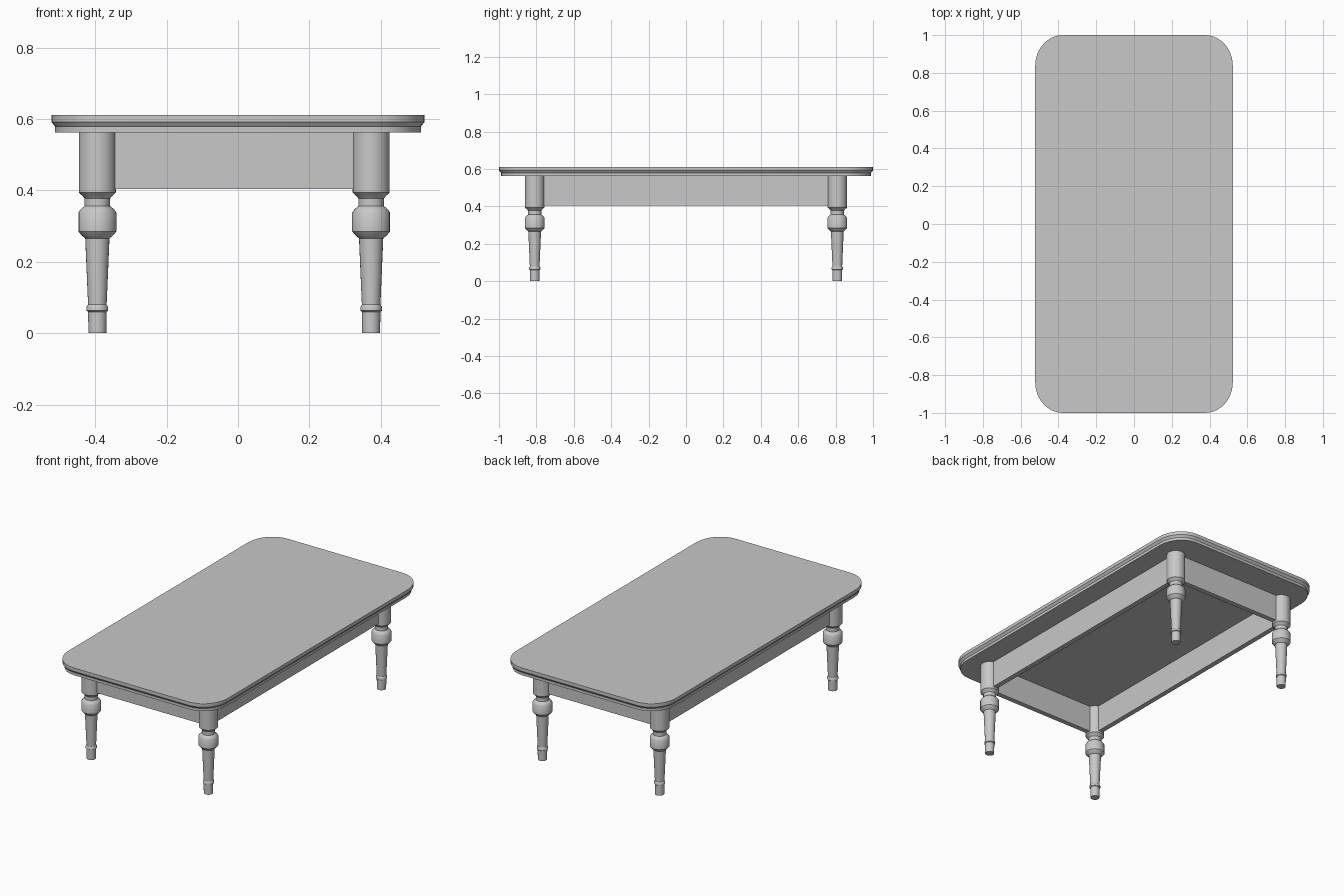
import bpy, bmesh, math

cube = bpy.data.objects.get("Cube")
if cube:
    bpy.data.objects.remove(cube, do_unlink=True)

grey = bpy.data.materials.new("plain grey")
grey.use_nodes = True
colour = (0.58, 0.58, 0.58, 1)
grey.diffuse_color = colour
grey.node_tree.nodes["Principled BSDF"].inputs["Base Color"].default_value = colour

LEFT_X, RIGHT_X, LEG_Y = 0.373, -0.394, 0.809
APRON_LOW, TOP_LOW = 0.404, 0.563


def finish(bm, name, smooth=True):
    bmesh.ops.recalc_face_normals(bm, faces=bm.faces)
    mesh = bpy.data.meshes.new(name)
    bm.to_mesh(mesh)
    bm.free()
    mesh.materials.append(grey)
    obj = bpy.data.objects.new(name, mesh)
    bpy.context.collection.objects.link(obj)
    if smooth:
        bpy.ops.object.select_all(action="DESELECT")
        obj.select_set(True)
        bpy.context.view_layer.objects.active = obj
        bpy.ops.object.shade_smooth_by_angle(angle=math.radians(35))
    return obj


def loft(name, rings):
    """Skin a stack of closed rings and cap both ends."""
    bm = bmesh.new()
    loops = [[bm.verts.new(p) for p in ring] for ring in rings]
    n = len(loops[0])
    for low, high in zip(loops, loops[1:]):
        for i in range(n):
            j = (i + 1) % n
            bm.faces.new((low[i], low[j], high[j], high[i]))
    bm.faces.new(loops[0][::-1])
    bm.faces.new(loops[-1])
    return finish(bm, name)


def rounded_outline(inset, z, steps=7):
    """Rounded rectangle, pulled in evenly from the rim."""
    rx, ry = 0.145, 0.16
    points = []
    for quarter, (sx, sy) in enumerate(((1, 1), (-1, 1), (-1, -1), (1, -1))):
        for k in range(steps + 1):
            a = math.pi / 2 * (quarter + k / steps)
            points.append((sx * (0.523 - rx) + (rx - inset) * math.cos(a),
                           sy * (1 - ry) + (ry - inset) * math.sin(a), z))
    return points


def circle(x, y, r, z, sides=24):
    return [(x + r * math.cos(math.tau * i / sides),
             y + r * math.sin(math.tau * i / sides), z) for i in range(sides)]


# Tabletop with a stepped, moulded rim
rim = [(0.011, TOP_LOW), (0.011, 0.579), (0.006, 0.584),
       (0.004, 0.588), (0, 0.592), (0, 0.612)]
loft("tabletop", [rounded_outline(inset, z) for inset, z in rim])

# Turned legs
turning = [(0.025, 0), (0.026, 0.06), (0.030, 0.063), (0.030, 0.074),
           (0.026, 0.08), (0.034, 0.266), (0.044, 0.274), (0.053, 0.285),
           (0.053, 0.338), (0.046, 0.348), (0.036, 0.356), (0.036, 0.378),
           (0.042, 0.385), (0.052, 0.394), (0.052, TOP_LOW)]
for end, y in (("front", -LEG_Y), ("back", LEG_Y)):
    for side, x in (("left", LEFT_X), ("right", RIGHT_X)):
        loft(f"{end}_{side}_leg", [circle(x, y, r, z) for r, z in turning])


# Apron boards joining the legs
def board(name, x, y, width, depth):
    bm = bmesh.new()
    bmesh.ops.create_cube(bm, size=1)
    bmesh.ops.scale(bm, vec=(width, depth, TOP_LOW - APRON_LOW), verts=bm.verts)
    bmesh.ops.translate(bm, vec=(x, y, (TOP_LOW + APRON_LOW) / 2), verts=bm.verts)
    finish(bm, name, smooth=False)


THICK = 0.03
for end, y in (("front", -LEG_Y), ("back", LEG_Y)):
    board(f"{end}_apron", (LEFT_X + RIGHT_X) / 2, y, LEFT_X - RIGHT_X, THICK)
for side, x in (("left", LEFT_X), ("right", RIGHT_X)):
    board(f"{side}_apron", x, 0, THICK, LEG_Y * 2)
